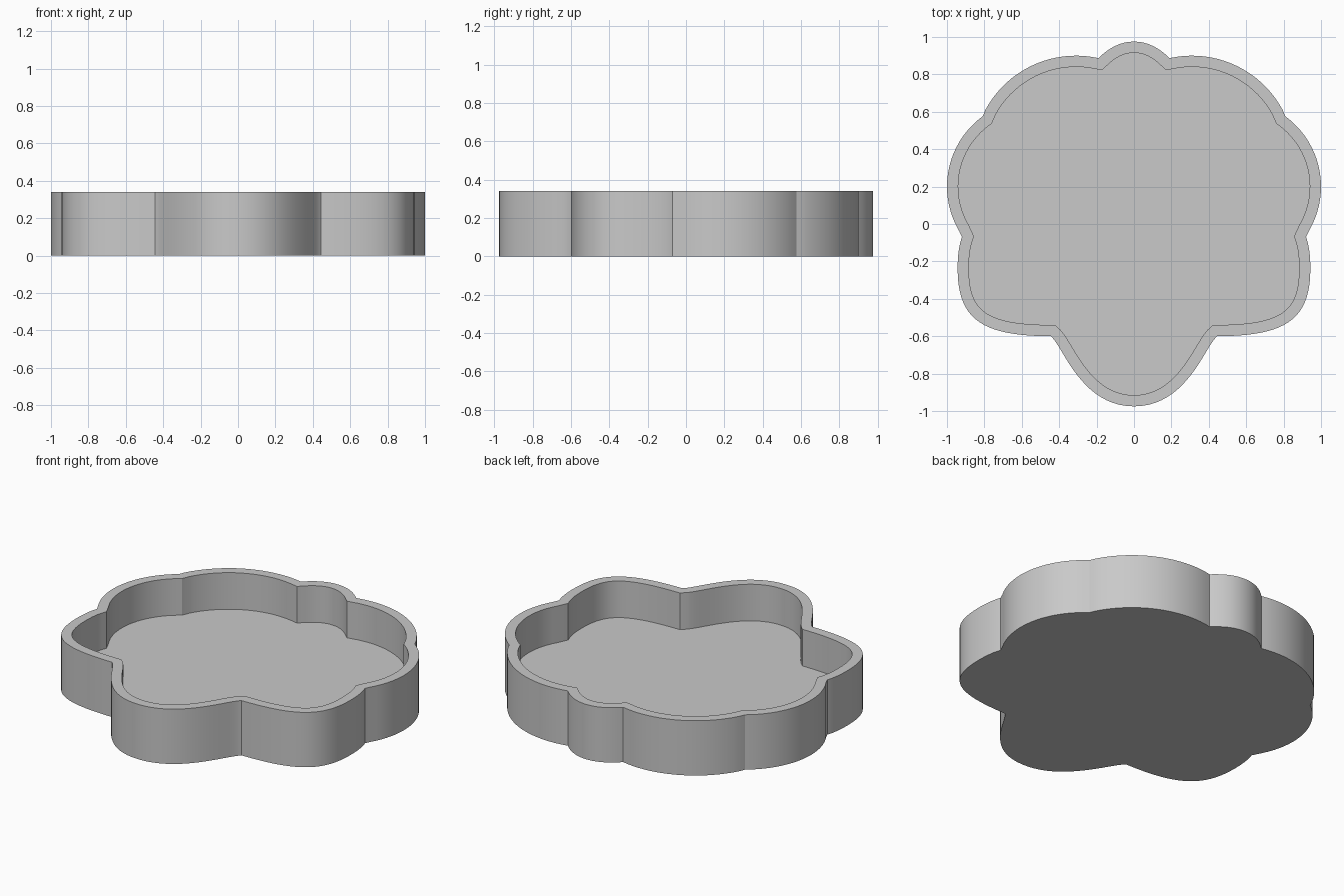
import bpy
import bmesh
from math import atan2, cos, sin, radians
from mathutils import Vector

cube = bpy.data.objects.get("Cube")
if cube:
    bpy.data.objects.remove(cube, do_unlink=True)

HEIGHT, FLOOR, WALL = 0.34, 0.113, 0.06
STEPS = 20


def curve(a, b, c, d):
    """Points of a cubic curve, without its last point."""
    a, b, c, d = map(Vector, (a, b, c, d))
    pts = []
    for i in range(STEPS):
        t = i / STEPS
        u = 1 - t
        pts.append(a * u**3 + b * 3 * u * u * t + c * 3 * u * t * t + d * t**3)
    return pts


def arc(centre, radius, start, end):
    """Points of a circular lobe between two notches, without its last point."""
    c = Vector(centre)
    a0 = atan2(start[1] - c.y, start[0] - c.x)
    a1 = atan2(end[1] - c.y, end[0] - c.x)
    pts = []
    for i in range(STEPS):
        a = a0 + (a1 - a0) * i / STEPS
        pts.append(c + radius * Vector((cos(a), sin(a))))
    return pts


def inset(pts, dist):
    """Mitred inward offset of a clockwise outline."""
    result = []
    for i, p in enumerate(pts):
        d0 = (p - pts[i - 1]).normalized()
        d1 = (pts[(i + 1) % len(pts)] - p).normalized()
        n0, n1 = Vector((d0.y, -d0.x)), Vector((d1.y, -d1.x))
        result.append(p + (n0 + n1) * dist / (1 + n0.dot(n1)))
    return result


# Notches between the lobes on the left half, from back to front
back, shoulder, side, front = (0.19, 0.887), (0.81, 0.577), (0.92, -0.07), (0.445, -0.6)
half = curve((0, 0.975), (0.07, 0.975), (0.13, 0.945), back)
half += arc((0.31, 0.35), 0.55, back, shoulder)
half += arc((0.535, 0.2), 0.465, shoulder, side)
half += curve(side, (0.938, -0.12), (0.943, -0.18), (0.943, -0.24))
half += curve((0.943, -0.24), (0.943, -0.52), (0.8, -0.598), front)
half += curve(front, (0.38, -0.65), (0.285, -0.975), (0, -0.975))
half.append(Vector((0, -0.975)))

# Mirror the half outline and offset it for the inside of the wall
outer = half + [Vector((-p.x, p.y)) for p in reversed(half[1:-1])]
inner = inset(outer, WALL)

# Tray: outer wall, rim, inner wall, floor and base
bm = bmesh.new()
loops = [[bm.verts.new((p.x, p.y, z)) for p in pts]
         for pts, z in ((outer, 0), (outer, HEIGHT), (inner, HEIGHT), (inner, FLOOR))]
count = len(outer)
for low, high in zip(loops, loops[1:]):
    for i in range(count):
        j = (i + 1) % count
        bm.faces.new((low[i], low[j], high[j], high[i]))
bm.faces.new(loops[0])
bm.faces.new(loops[-1])
bmesh.ops.recalc_face_normals(bm, faces=bm.faces)
mesh = bpy.data.meshes.new("scalloped_tray")
bm.to_mesh(mesh)
bm.free()
tray = bpy.data.objects.new("scalloped_tray", mesh)
bpy.context.collection.objects.link(tray)

# Plain grey material
grey = bpy.data.materials.new("plain grey")
grey.use_nodes = True
colour = (0.585, 0.585, 0.585, 1)
grey.diffuse_color = colour
grey.node_tree.nodes["Principled BSDF"].inputs["Base Color"].default_value = colour
mesh.materials.append(grey)

# Smooth lobes with crisp notches and rims
bpy.ops.object.select_all(action="DESELECT")
tray.select_set(True)
bpy.context.view_layer.objects.active = tray
bpy.ops.object.shade_smooth_by_angle(angle=radians(16))
